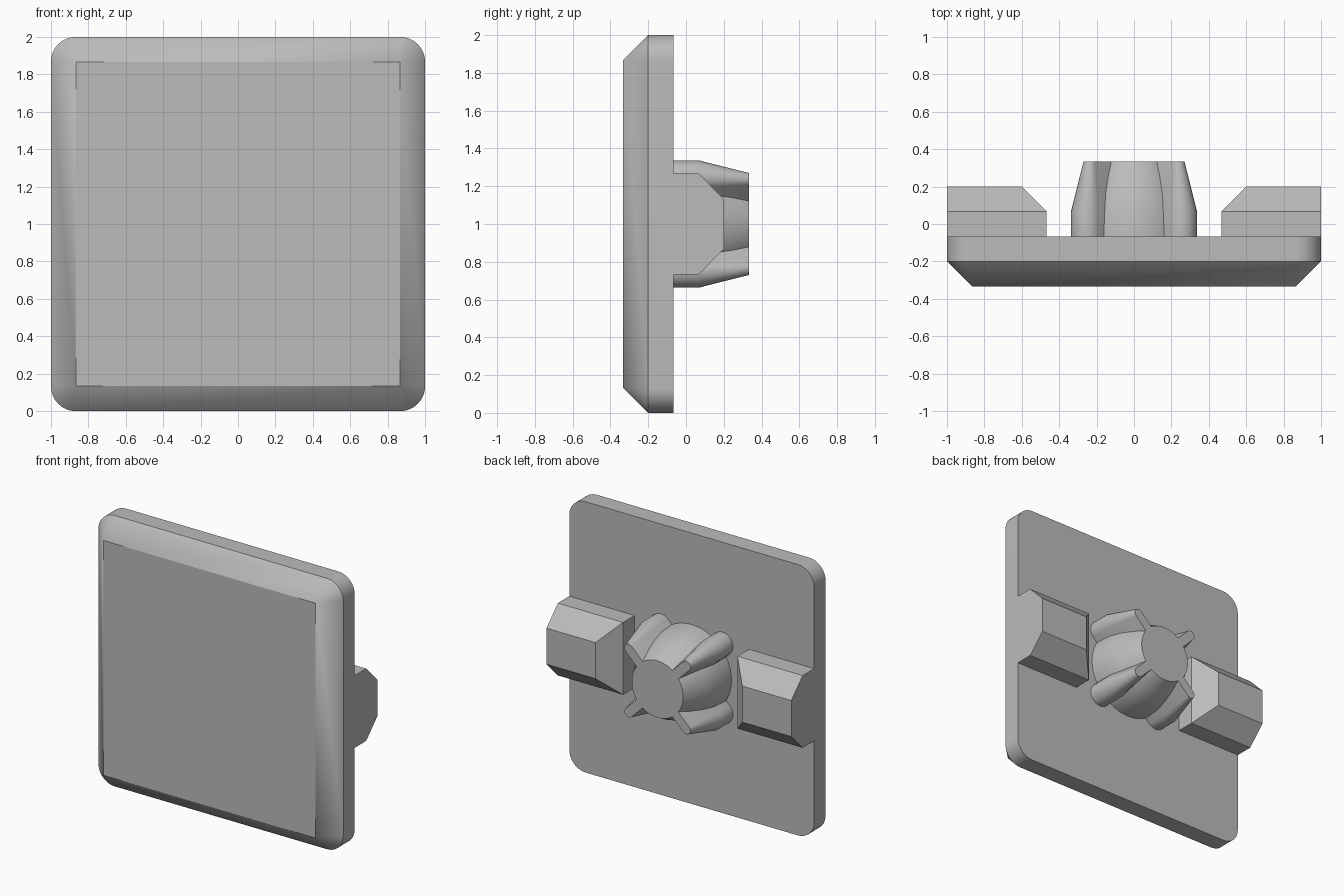
import bpy
import bmesh
from math import sin, cos, pi, sqrt

cube = bpy.data.objects.get("Cube")
if cube:
    bpy.data.objects.remove(cube, do_unlink=True)

GREY = (0.5, 0.5, 0.5, 1)
grey = bpy.data.materials.new("mid_grey")
grey.use_nodes = True
grey.diffuse_color = GREY
grey.node_tree.nodes["Principled BSDF"].inputs["Base Color"].default_value = GREY

MID = 1.0      # height of the centre
BACK = -0.067  # rear surface of the plate
END = 0.333    # tip of the hub


def loft(name, sections, smooth=True):
    """Skin a list of (y, [(x, z), ...]) rings and cap both ends."""
    bm = bmesh.new()
    rings = [[bm.verts.new((x, y, MID + z)) for x, z in pts] for y, pts in sections]
    n = len(rings[0])
    for a, b in zip(rings, rings[1:]):
        for i in range(n):
            j = (i + 1) % n
            bm.faces.new((a[i], a[j], b[j], b[i]))
    bm.faces.new(rings[0])
    bm.faces.new(rings[-1])
    bmesh.ops.remove_doubles(bm, verts=bm.verts[:], dist=0.0001)
    bmesh.ops.recalc_face_normals(bm, faces=bm.faces[:])
    mesh = bpy.data.meshes.new(name)
    bm.to_mesh(mesh)
    bm.free()
    mesh.materials.append(grey)
    obj = bpy.data.objects.new(name, mesh)
    bpy.context.collection.objects.link(obj)
    if smooth:
        bpy.ops.object.select_all(action='DESELECT')
        obj.select_set(True)
        bpy.context.view_layer.objects.active = obj
        bpy.ops.object.shade_smooth_by_angle(angle=pi / 6)
    return obj


def rounded_square(core, radius, steps=12):
    pts = []
    for k, (sx, sz) in enumerate(((1, 1), (-1, 1), (-1, -1), (1, -1))):
        for i in range(steps + 1):
            a = (k + i / steps) * pi / 2
            pts.append((sx * core + radius * cos(a), sz * core + radius * sin(a)))
    return pts


def circle(radius, n=48):
    return [(radius * cos(2 * pi * i / n), radius * sin(2 * pi * i / n)) for i in range(n)]


def rib_section(reach, half, angle, steps=12):
    """Bar with a round outer end, turned to the given angle."""
    pts = [(0.15, half), (0.15, -half)]
    for i in range(steps + 1):
        a = -pi / 2 + pi * i / steps
        pts.append((reach + half * cos(a), half * sin(a)))
    c, s = cos(angle), sin(angle)
    return [(u * c - v * s, u * s + v * c) for u, v in pts]


def box_section(side, inner, half):
    return [(side * inner, -half), (side, -half), (side, half), (side * inner, half)]


# Plate with bevelled front
loft("plate", [(BACK, rounded_square(0.867, 0.133)),
               (-0.2, rounded_square(0.867, 0.133)),
               (-END, rounded_square(0.867, 0))])

# Chamfered side lugs on the back
for side, label in ((1, "left"), (-1, "right")):
    loft(label + "_lug", [(BACK, box_section(side, 0.467, 0.267)),
                          (0.067, box_section(side, 0.467, 0.267)),
                          (0.2, box_section(side, 0.6, 0.133))], smooth=False)

# Barrel-shaped hub
loft("hub", [(BACK, circle(0.325)), (0.067, circle(0.318)),
             (0.16, circle(0.29)), (0.25, circle(0.252)), (END, circle(0.21))])

# Four diagonal tapering ribs
for k in range(4):
    angle = pi / 4 + k * pi / 2
    loft("hub_rib_%d" % (k + 1),
         [(BACK, rib_section(0.252 * sqrt(2), 0.085, angle)),
          (0.067, rib_section(0.252 * sqrt(2), 0.085, angle)),
          (END, rib_section(0.235 * sqrt(2), 0.035, angle))])
